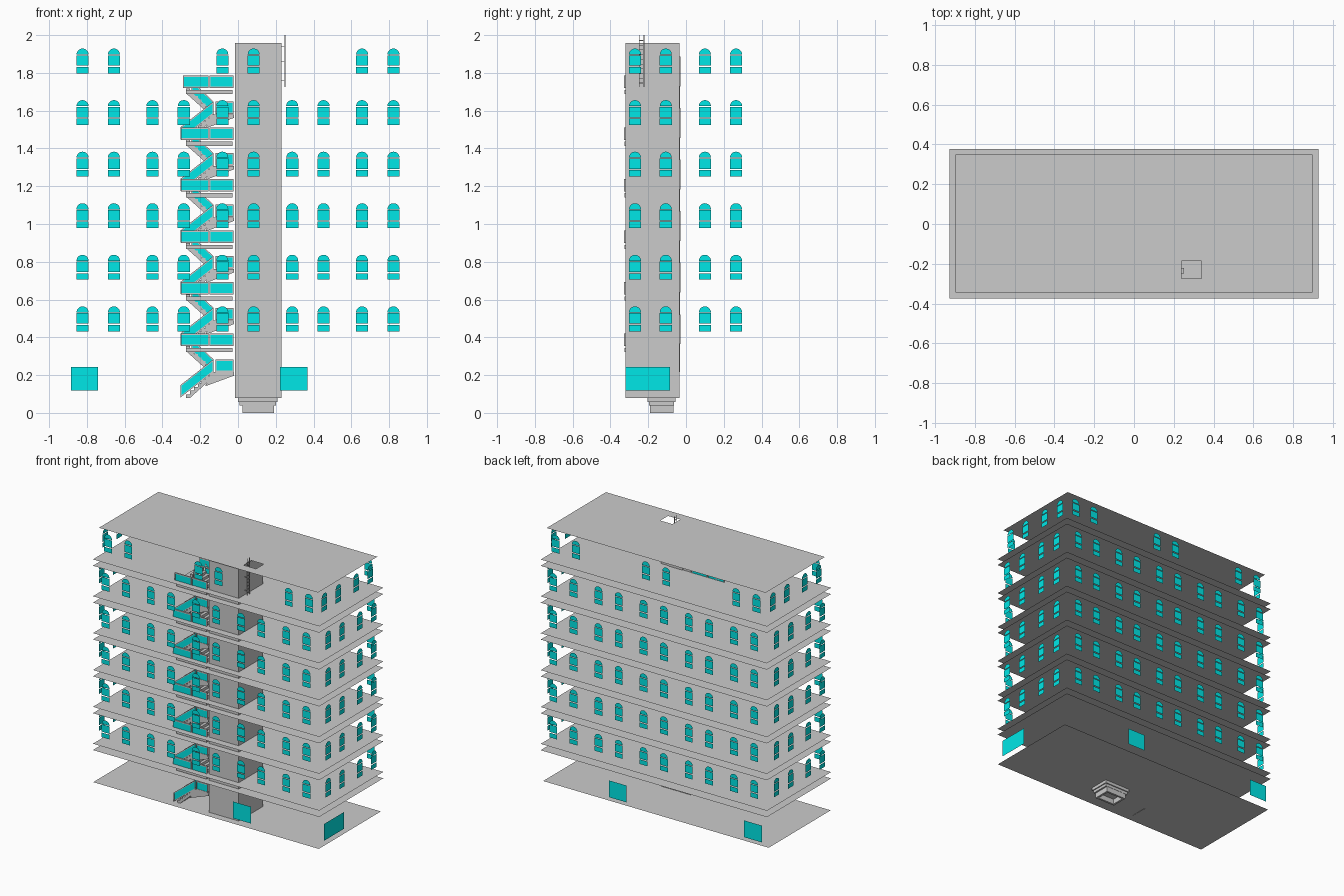
import bpy, bmesh, math

cube = bpy.data.objects.get("Cube")
if cube:
    bpy.data.objects.remove(cube, do_unlink=True)


def material(name, rgb):
    m = bpy.data.materials.new(name)
    m.use_nodes = True
    m.diffuse_color = (*rgb, 1)
    m.node_tree.nodes["Principled BSDF"].inputs["Base Color"].default_value = (*rgb, 1)
    return m


GREY = material("concrete grey", (0.6, 0.6, 0.6))
TEAL = material("glass teal", (0.0, 0.8, 0.8))


class Part:
    """Collects simple shapes into one named object."""

    def __init__(self, name, mat):
        self.name, self.mat, self.bm = name, mat, bmesh.new()

    def face(self, pts):
        return self.bm.faces.new([self.bm.verts.new(p) for p in pts])

    def rect(self, x0, x1, y0, y1, z):
        self.face([(x0, y0, z), (x1, y0, z), (x1, y1, z), (x0, y1, z)])

    def prism(self, outline, y0, y1):
        """Extrude an x-z outline along y."""
        f = self.face([(x, y0, z) for x, z in outline])
        r = bmesh.ops.extrude_face_region(self.bm, geom=[f])
        for v in r["geom"]:
            if isinstance(v, bmesh.types.BMVert):
                v.co.y = y1

    def box(self, x0, x1, y0, y1, z0, z1):
        self.prism([(x0, z0), (x1, z0), (x1, z1), (x0, z1)], y0, y1)

    def done(self, recalc=True):
        if recalc:
            bmesh.ops.recalc_face_normals(self.bm, faces=self.bm.faces[:])
        me = bpy.data.meshes.new(self.name)
        self.bm.to_mesh(me)
        self.bm.free()
        me.materials.append(self.mat)
        bpy.context.collection.objects.link(bpy.data.objects.new(self.name, me))


STEP = 0.273
FLOORS = [0.352 + STEP * i for i in range(6)]
BASE, ROOF = 0.08, 1.96
OUTER = (-0.927, 0.927, -0.374, 0.377)
INNER = (-0.897, 0.897, -0.345, 0.35)
WELL = (-0.275, -0.025, -0.295, -0.055)
HATCH = (0.24, 0.34, -0.275, -0.185)


def holed_plate(name, size, hole, z):
    x0, x1, y0, y1 = size
    a, b, c, d = hole
    p = Part(name, GREY)
    p.rect(x0, x1, y0, c, z)
    p.rect(x0, x1, d, y1, z)
    p.rect(x0, a, c, d, z)
    p.rect(b, x1, c, d, z)
    p.done(False)


# Floor and ceiling sheets
ground = Part("ground_floor", GREY)
ground.rect(-0.924, 0.924, -0.374, 0.352, BASE)
ground.done(False)
for i, z in enumerate(FLOORS):
    holed_plate(f"floor_{i + 1}", OUTER, WELL, z + 0.012)
    holed_plate(f"ceiling_{i + 1}", OUTER, WELL, z - 0.035)
holed_plate("roof", INNER, HATCH, ROOF)

# Arched windows on all four sides, set back on the top storey
windows = Part("windows", TEAL)


def pane(outline, centre, wall, along_x, flip):
    pts = [(centre + (-u if flip else u), v) for u, v in outline]
    windows.face([(u, wall, v) if along_x else (wall, u, v) for u, v in pts])


def window(centre, z, wall, along_x, flip):
    h = 0.032
    for lo, hi in ((0, 0.034), (0.041, 0.096)):
        pane([(-h, z + lo), (h, z + lo), (h, z + hi), (-h, z + hi)], centre, wall, along_x, flip)
    arch = [(h * math.cos(math.pi * k / 10), z + 0.1 + h * math.sin(math.pi * k / 10))
            for k in range(11)]
    pane(arch, centre, wall, along_x, flip)


PAIRS = [-0.74, -0.37, 0, 0.37, 0.74]
for i, z in enumerate(FLOORS):
    sill = z + 0.08
    left, right, front, back = INNER if i == 5 else OUTER
    for mid in PAIRS:
        if i == 5 and abs(mid) == 0.37:
            continue
        for off in (-0.083, 0.083):
            window(mid + off, sill, front, True, False)
            window(mid + off, sill, back, True, True)
    for y in (-0.27, -0.107, 0.1, 0.265):
        window(y, sill, right, False, False)
        window(y, sill, left, False, True)
windows.done(False)

# Large basement openings
gates = Part("basement_windows", TEAL)
Z0, Z1 = 0.119, 0.243
for x0, x1, y in ((0.222, 0.367, -0.374), (0.367, 0.222, 0.377), (-0.74, -0.885, 0.377)):
    gates.face([(x0, y, Z0), (x1, y, Z0), (x1, y, Z1), (x0, y, Z1)])
gates.face([(0.927, -0.32, Z0), (0.927, -0.085, Z0), (0.927, -0.085, Z1), (0.927, -0.32, Z1)])
gates.done(False)

# Lift shaft with doors, and a stepped pit with a hollow foot beneath it
shaft = Part("lift_shaft", GREY)
shaft.box(-0.015, 0.23, -0.32, -0.035, BASE, ROOF - 0.002)
shaft.done()
doors = Part("lift_doors", GREY)
for z in FLOORS:
    doors.box(0.05, 0.165, -0.035, -0.03, z + 0.012, z + 0.17)
doors.done()
pit = Part("lift_pit", GREY)
for inset, z0, z1 in ((0, 0.058, BASE), (0.008, 0.038, 0.058)):
    pit.box(inset, 0.21 - inset, -0.205 + inset, -0.055 - inset, z0, z1)
for x0, x1, y0, y1 in ((0.025, 0.19, -0.19, -0.175), (0.025, 0.19, -0.08, -0.065),
                       (0.025, 0.04, -0.175, -0.08), (0.175, 0.19, -0.175, -0.08)):
    pit.box(x0, x1, y0, y1, 0, 0.038)
pit.done()

# Stairs: two opposed flights per storey, half landing beside the shaft
stairs = Part("stairs", GREY)
glass = Part("railing_glass", TEAL)
frames = Part("railing_frames", GREY)
LEFT, RIGHT, RISE = -0.275, -0.13, STEP / 2
FRONT, BACK, MID = -0.325, -0.035, -0.18


def flight(x0, x1, z, y0, y1, steps=7):
    dx, dz = (x1 - x0) / steps, RISE / steps
    outline = [(x0, z)]
    for k in range(steps):
        outline += [(x0 + k * dx, z + (k + 1) * dz), (x0 + (k + 1) * dx, z + (k + 1) * dz)]
    outline += [(x1, z + RISE - 0.025), (x0 + dx, z)]
    stairs.prism(outline, y0, y1)


def railing(x0, z0, x1, z1, y):
    """Glass panel with a slim frame, level or sloping."""
    def strip(part, a, b, lo, hi, t):
        za, zb = (z0 + (z1 - z0) * (q - x0) / (x1 - x0) for q in (a, b))
        part.prism([(a, za + lo), (b, zb + lo), (b, zb + hi), (a, za + hi)], y - t, y + t)
    d = 0.005 if x1 > x0 else -0.005
    strip(glass, x0 + d, x1 - d, 0.01, 0.06, 0.002)
    strip(frames, x0, x1, 0.06, 0.068, 0.004)
    strip(frames, x0, x1, 0.002, 0.01, 0.004)
    strip(frames, x0, x0 + d, 0.01, 0.06, 0.004)
    strip(frames, x1 - d, x1, 0.01, 0.06, 0.004)


for i, top in enumerate(FLOORS):
    low = top - STEP
    half = low + RISE
    flight(LEFT, RIGHT, low, FRONT + 0.01, MID - 0.01)
    flight(RIGHT, LEFT, half, MID + 0.01, BACK)
    for y in (FRONT + 0.01, MID - 0.015):
        railing(-0.305, low, RIGHT, half, y)
    for y in (MID + 0.015, BACK):
        railing(RIGHT, half, LEFT + 0.03, top - 0.028, y)
    # Half landing with a sloping underside, and the storey landing
    stairs.prism([(-0.175, half - 0.075), (-0.02, half - 0.018), (-0.02, half), (RIGHT, half)],
                 FRONT + 0.01, BACK)
    railing(RIGHT + 0.01, half, -0.025, half, FRONT + 0.01)
    stairs.box(LEFT, -0.03, FRONT, FRONT + 0.03, top - 0.03, top - 0.008)
    start = -0.29 if i == 5 else -0.303
    railing(start, top, -0.155, top, FRONT)
    railing(-0.15, top, -0.025, top, FRONT)
for a, b in ((-0.29, -0.155), (-0.15, -0.025)):
    railing(a, FLOORS[5], b, FLOORS[5], BACK)
stairs.done()
glass.done()
frames.done()

# Roof ladder through the hatch
ladder = Part("roof_ladder", GREY)
for y in (-0.248, -0.222):
    ladder.box(0.247, 0.252, y - 0.002, y + 0.002, 1.725, 2.0)
    for z in (1.76, 1.86, 1.94):
        ladder.box(0.23, 0.248, y - 0.0015, y + 0.0015, z, z + 0.003)
for k in range(10):
    z = 1.745 + k * 0.025
    ladder.box(0.248, 0.251, -0.248, -0.222, z, z + 0.003)
ladder.done()
